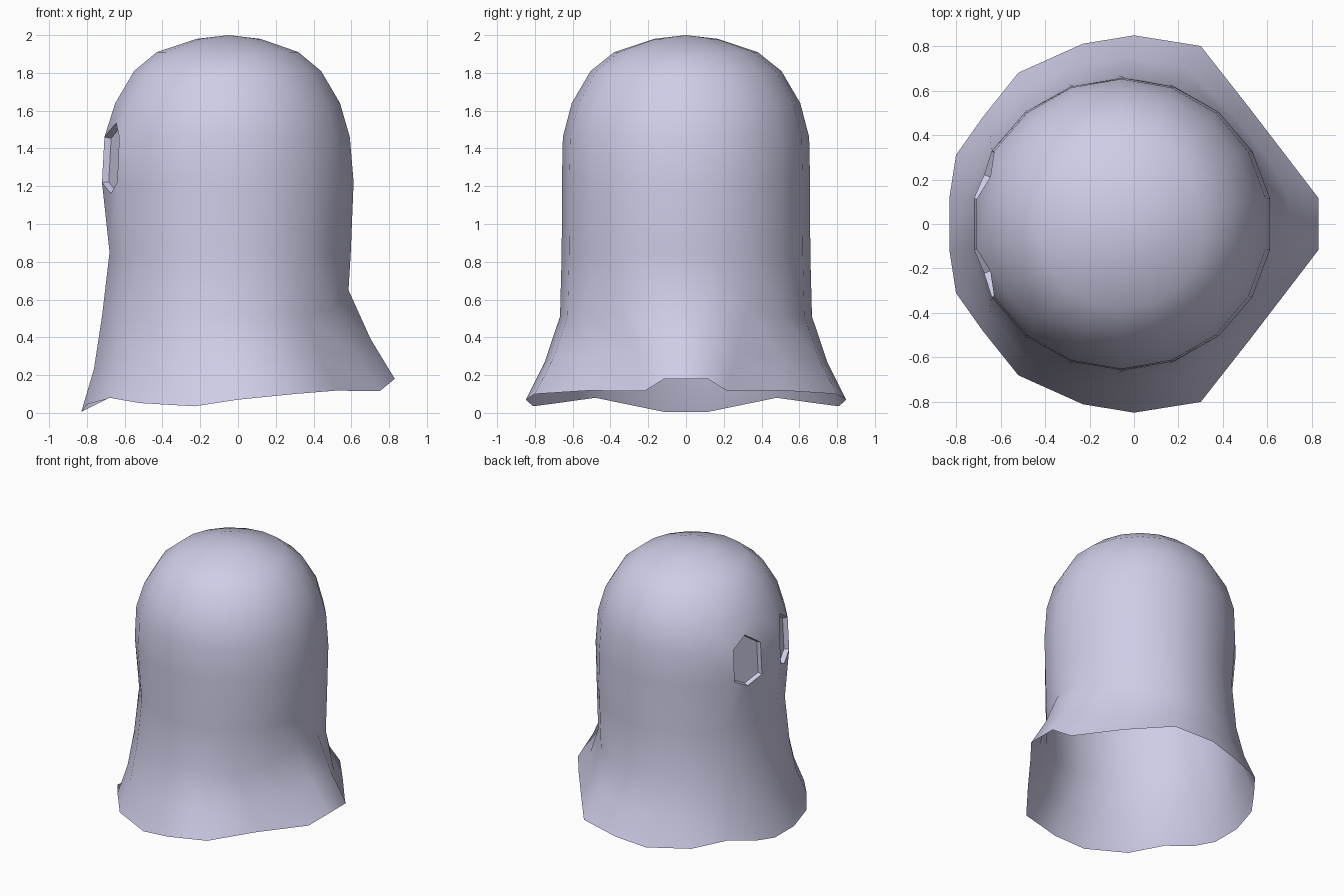
import bpy, bmesh
from math import sin, cos, radians
from mathutils import Vector

cube = bpy.data.objects.get("Cube")
if cube:
    bpy.data.objects.remove(cube)

SIDES = 18
ANGLES = [10 + 20 * k for k in range(SIDES)]

# Body rings from the crown down: height, -x edge, +x edge, half depth
RINGS = [
    (1.98, -0.22, 0.12, 0.17), (1.91, -0.43, 0.32, 0.38),
    (1.81, -0.55, 0.44, 0.505), (1.64, -0.65, 0.54, 0.605),
    (1.46, -0.707, 0.592, 0.652), (1.22, -0.72, 0.612, 0.657),
    (0.85, -0.68, 0.597, 0.658), (0.51, -0.72, 0.585, 0.667),
]
# Hem outline over the +y half, mirrored for the other half
HEM = [
    (0.83, 0.115, 0.18), (0.75, 0.22, 0.115), (0.52, 0.52, 0.118),
    (0.30, 0.80, 0.10), (0.0, 0.848, 0.07), (-0.23, 0.81, 0.035),
    (-0.52, 0.68, 0.052), (-0.68, 0.48, 0.08), (-0.83, 0.115, 0.005),
]


def ring_points(z, left, right, depth):
    centre, half = (left + right) / 2, (right - left) / 2 / cos(radians(10))
    return [Vector((centre + half * cos(radians(a)), depth * sin(radians(a)), z))
            for a in ANGLES]


def split_to(bm, v1, v2, target):
    """Add a vertex on the edge between two vertices and move it."""
    edge = bm.edges.get((v1, v2))
    new = bmesh.utils.edge_split(edge, v1, 0.5)[1]
    new.co = target


levels = [ring_points(*r) for r in RINGS]

# The pinched pleat starts higher on the +x side
for i, lift in ((0, 0.14), (-1, 0.14), (1, 0.05), (-2, 0.05)):
    levels[-1][i].z += lift

# Flared skirt between the waist and the hem
half = [Vector(p) for p in HEM]
hem = half + [Vector((p.x, -p.y, p.z)) for p in reversed(half)]
flare = []
for top, low in zip(levels[-1], hem):
    p = top.lerp(low, 0.55)
    pull = Vector((p.x, p.y, 0)).normalized() * 0.018
    flare.append(p - pull)
levels += [flare, hem]

# Sheet surface
bm = bmesh.new()
crown = bm.verts.new((-0.05, 0, 2.0))
grid = [[bm.verts.new(p) for p in level] for level in levels]
for k in range(SIDES):
    n = (k + 1) % SIDES
    bm.faces.new((crown, grid[0][k], grid[0][n]))
    for upper, lower in zip(grid, grid[1:]):
        bm.faces.new((upper[k], lower[k], lower[n], upper[n]))

# Hem corners beside the lowest edge
for a, b, s in ((7, 8, 1), (9, 10, -1)):
    split_to(bm, grid[-1][a], grid[-1][b], Vector((-0.80, 0.31 * s, 0.047)))

# Six-sided eye sockets, pressed into the sheet
for a, b in ((7, 8), (9, 10)):
    face = next(f for f in grid[4][a].link_faces
                if grid[5][b] in f.verts and grid[4][b] in f.verts)
    for row, beyond, amount in ((4, 3, 0.42), (5, 6, 0.16)):
        mid = (grid[row][a].co + grid[row][b].co) / 2
        far = (grid[beyond][a].co + grid[beyond][b].co) / 2
        split_to(bm, grid[row][a], grid[row][b], mid.lerp(far, amount))
    bm.normal_update()
    bmesh.ops.inset_region(bm, faces=[face], thickness=0.008, depth=-0.035,
                           use_even_offset=True)

bm.normal_update()
mesh = bpy.data.meshes.new("draped_sheet")
bm.to_mesh(mesh)
bm.free()

sheet = bpy.data.objects.new("draped_sheet", mesh)
bpy.context.collection.objects.link(sheet)

# Pale lavender cloth
cloth = bpy.data.materials.new("pale_lavender")
cloth.use_nodes = True
colour = (0.62, 0.61, 0.80, 1)
cloth.diffuse_color = colour
cloth.node_tree.nodes["Principled BSDF"].inputs["Base Color"].default_value = colour
mesh.materials.append(cloth)

bpy.ops.object.select_all(action="DESELECT")
sheet.select_set(True)
bpy.context.view_layer.objects.active = sheet
bpy.ops.object.shade_smooth_by_angle(angle=radians(40))
